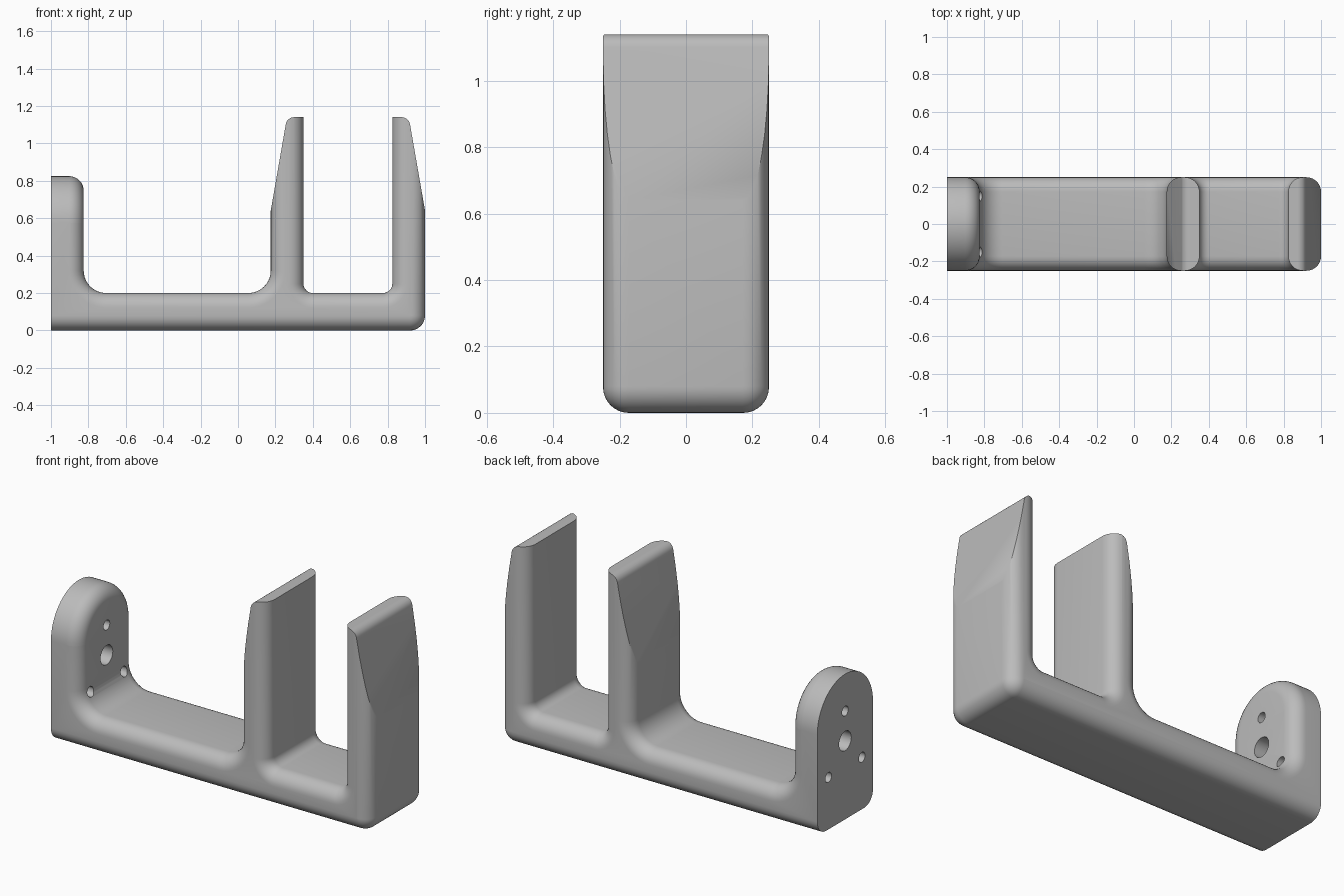
import bpy, bmesh, math
from mathutils import Vector

if "Cube" in bpy.data.objects:
    bpy.data.objects.remove(bpy.data.objects["Cube"], do_unlink=True)

GREY = (0.5, 0.5, 0.5, 1)
mat = bpy.data.materials.new("mid grey")
mat.use_nodes = True
mat.diffuse_color = GREY
mat.node_tree.nodes["Principled BSDF"].inputs["Base Color"].default_value = GREY

WIDTH, EDGE, TOP, ARCH_Z = 0.25, 0.078, 1.14, 0.575


def fillet(corners, steps=10):
    """Round each (a, b, radius) corner of a closed outline."""
    out = []
    for i, (a, b, r) in enumerate(corners):
        p = Vector((a, b))
        if r == 0:
            out.append(p)
            continue
        u = (Vector(corners[i - 1][:2]) - p).normalized()
        v = (Vector(corners[(i + 1) % len(corners)][:2]) - p).normalized()
        half = u.angle(v) / 2
        centre = p + (u + v).normalized() * r / math.sin(half)
        start = p + u * r / math.tan(half) - centre
        end = p + v * r / math.tan(half) - centre
        sweep = math.pi - 2 * half
        for k in range(steps + 1):
            t = k / steps
            out.append(centre + (start * math.sin((1 - t) * sweep)
                                 + end * math.sin(t * sweep)) / math.sin(sweep))
    return out


def prism(name, outline, place, depth, round_edge=None):
    """Extrude an outline, then round the edges picked by a rule."""
    bm = bmesh.new()
    face = bm.faces.new([bm.verts.new(place(p)) for p in outline])
    new = bmesh.ops.extrude_face_region(bm, geom=[face], use_keep_orig=True)["geom"]
    bmesh.ops.translate(bm, vec=depth, verts=[g for g in new if isinstance(g, bmesh.types.BMVert)])
    bmesh.ops.recalc_face_normals(bm, faces=bm.faces)
    if round_edge:
        bmesh.ops.bevel(bm, geom=[e for e in bm.edges if round_edge(e)], offset=EDGE,
                        segments=8, profile=0.5, affect='EDGES', clamp_overlap=False)
        bmesh.ops.recalc_face_normals(bm, faces=bm.faces)
    mesh = bpy.data.meshes.new(name)
    bm.to_mesh(mesh)
    bm.free()
    mesh.materials.append(mat)
    obj = bpy.data.objects.new(name, mesh)
    bpy.context.collection.objects.link(obj)
    return obj


def side_prism(name, corners, half, round_edge=None):
    return prism(name, fillet(corners), lambda p: (p.x, -half, p.y), (0, 2 * half, 0), round_edge)


def combine(target, tool, operation):
    mod = target.modifiers.new(tool.name, 'BOOLEAN')
    mod.operation, mod.solver, mod.object = operation, 'EXACT', tool
    bpy.context.view_layer.objects.active = target
    bpy.ops.object.modifier_apply(modifier=mod.name)
    bpy.data.objects.remove(tool, do_unlink=True)


# Base bar, end post and two prongs as one rounded profile
bracket = side_prism("bracket", [
    (-1.3, 0, 0), (1, 0, 0.08), (1, 1.4, 0), (0.825, 1.4, 0),
    (0.825, 0.2, 0.05), (0.35, 0.2, 0.05), (0.35, 1.4, 0), (0.175, 1.4, 0),
    (0.175, 0.2, 0.12), (-0.825, 0.2, 0.12), (-0.825, 1.4, 0), (-1.3, 1.4, 0)],
    WIDTH, lambda e: abs(e.verts[0].co.y - e.verts[1].co.y) < 0.01)

# Flat end face and level seat for the arch
combine(bracket, side_prism("end_cutter", [
    (-1.6, -0.3, 0), (-1, -0.3, 0), (-1, ARCH_Z, 0),
    (-0.6, ARCH_Z, 0), (-0.6, 1.6, 0), (-1.6, 1.6, 0)], 0.5), 'DIFFERENCE')

# Tapered outer faces and prong tips
taper = [(0.7, TOP, 0), (0.913, TOP, 0.045), (1.02, 0.525, 0),
         (1.3, 0.525, 0), (1.3, 1.6, 0), (0.7, 1.6, 0)]
combine(bracket, side_prism("outer_taper", taper, 0.5), 'DIFFERENCE')
combine(bracket, side_prism("inner_taper", [(1.175 - x, z, r) for x, z, r in taper], 0.5), 'DIFFERENCE')

# Semicircular head of the end post, rounded on its inner rim
arc = [Vector((WIDTH * math.cos(math.pi * k / 40), ARCH_Z + WIDTH * math.sin(math.pi * k / 40)))
       for k in range(41)]
head = prism("post_head", arc, lambda p: (-1, p.x, p.y), (0.175, 0, 0),
             lambda e: all(v.co.x > -0.9 for v in e.verts)
             and max(v.co.z for v in e.verts) > ARCH_Z + 0.001)
combine(bracket, head, 'UNION')

# Shaft hole and three screw holes through the post
for y, z, r in [(0, 0.445, 0.055), (0, 0.615, 0.028), (0.15, 0.295, 0.028), (-0.15, 0.295, 0.028)]:
    ring = [Vector((y + r * math.cos(math.tau * k / 24), z + r * math.sin(math.tau * k / 24)))
            for k in range(24)]
    combine(bracket, prism("hole_cutter", ring, lambda p: (-1.2, p.x, p.y), (0.6, 0, 0)), 'DIFFERENCE')

# Smooth shading with sharp edges kept
bpy.ops.object.select_all(action='DESELECT')
bracket.select_set(True)
bpy.context.view_layer.objects.active = bracket
bpy.ops.object.shade_smooth_by_angle(angle=math.radians(30))
